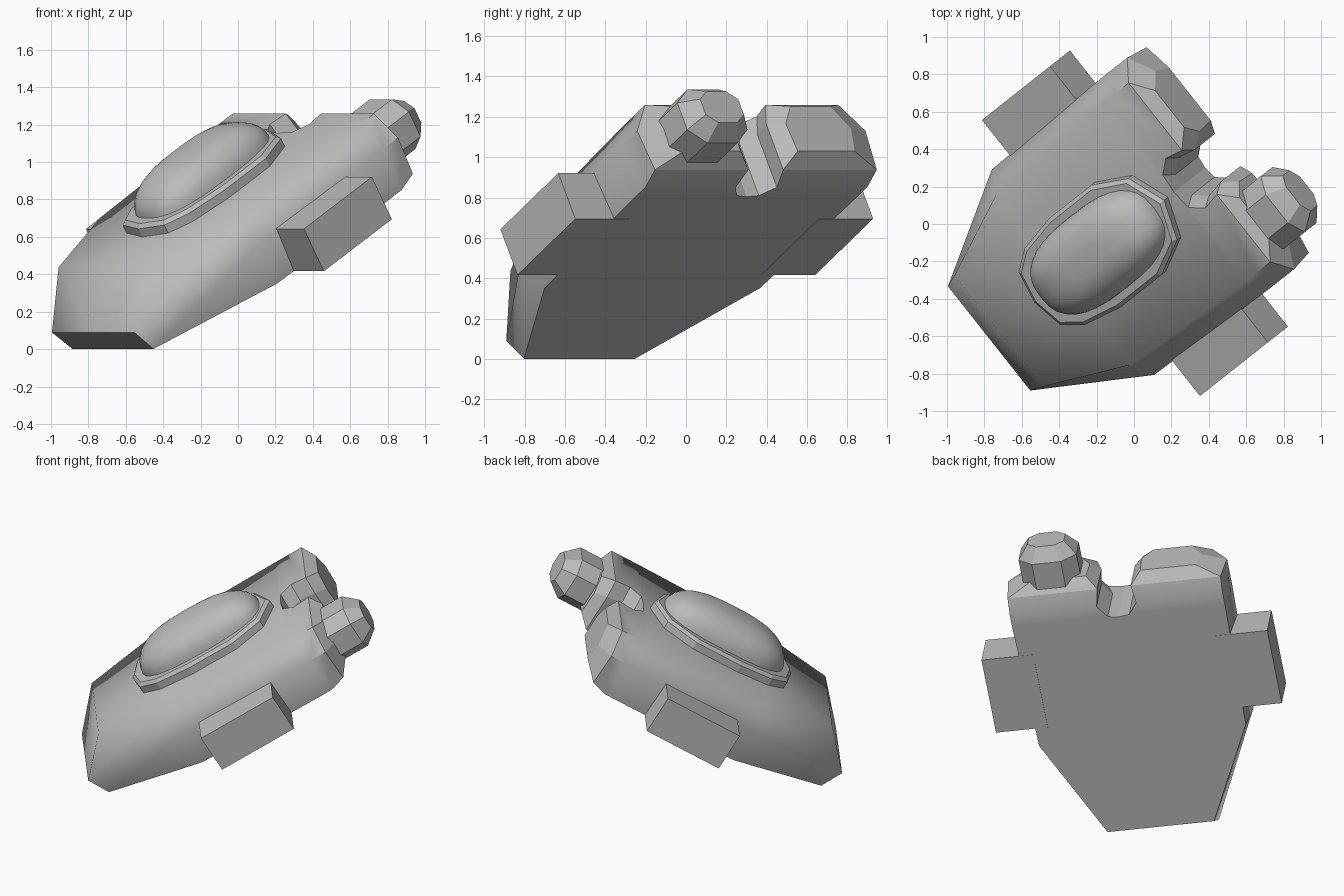
import bpy, bmesh, math
from mathutils import Matrix

if "Cube" in bpy.data.objects:
    bpy.data.objects.remove(bpy.data.objects["Cube"], do_unlink=True)

# The ship is built level (x across, y towards the stern, z up), then posed nose down
POSE = (Matrix.Rotation(math.radians(-51.7), 4, 'Z')
        @ Matrix.Rotation(math.radians(31), 4, 'X'))

grey = bpy.data.materials.new("hull_grey")
grey.use_nodes = True
GREY = (0.5, 0.5, 0.5, 1)
grey.diffuse_color = GREY
grey.node_tree.nodes["Principled BSDF"].inputs["Base Color"].default_value = GREY


def finish(bm, name, mirrored=False):
    bmesh.ops.recalc_face_normals(bm, faces=bm.faces)
    mesh = bpy.data.meshes.new(name)
    bm.to_mesh(mesh)
    bm.free()
    mesh.materials.append(grey)
    obj = bpy.data.objects.new(name, mesh)
    bpy.context.collection.objects.link(obj)
    obj.matrix_world = POSE
    if mirrored:
        mod = obj.modifiers.new("mirror", 'MIRROR')
        mod.merge_threshold = 0.001
    return obj


def loft(bm, rings, closed=True):
    rows = [[bm.verts.new(p) for p in ring] for ring in rings]
    for a, b in zip(rows, rows[1:]):
        n = len(a)
        for i in range(n if closed else n - 1):
            j = (i + 1) % n
            bm.faces.new((a[i], a[j], b[j], b[i]))
    return rows


def smooth(obj, degrees):
    bpy.ops.object.select_all(action='DESELECT')
    obj.select_set(True)
    bpy.context.view_layer.objects.active = obj
    bpy.ops.object.shade_smooth_by_angle(angle=math.radians(degrees))


# Hull: half sections, centre bottom round to the inner wall, mirrored across x
FLOOR, DECK = 0.44, 0.85


def section(y, inner, low=FLOOR):
    gap = 0.04 if inner else 0
    return [(inner, y, low), (0.70, y, low), (0.72, y, 0.70),
            (0.61, y, DECK), (inner + gap, y, DECK), (inner, y, 0.74)]


nose = [(0, -0.73, FLOOR), (0.35, -0.73, FLOOR), (0.355, -0.80, 0.585),
        (0.38, -0.565, DECK), (0, -0.565, DECK), (0, -0.80, 0.585)]
shoulder = [(0, -0.05, FLOOR), (0.68, -0.05, FLOOR), (0.70, -0.07, 0.69),
            (0.58, -0.05, DECK), (0, -0.05, DECK), (0, -0.05, 0.74)]
pod_cap = [(0.18, 1.10, 0.54), (0.54, 1.10, 0.54), (0.57, 1.10, 0.67),
           (0.49, 1.10, 0.80), (0.24, 1.10, 0.80), (0.17, 1.10, 0.70)]
bm = bmesh.new()
rows = loft(bm, [nose, shoulder, section(0.83, 0), section(0.84, 0.07),
                 section(0.92, 0.13), section(1.03, 0.11, 0.475), pod_cap])
# Remove the walls lying on the mirror plane, then close the nose and the pod
bmesh.ops.delete(bm, geom=[f for f in bm.faces if all(v.co.x < 0.001 for v in f.verts)],
                 context='FACES_ONLY')
n = rows[0]
bm.faces.new((n[0], n[1], n[2], n[5]))
bm.faces.new((n[5], n[2], n[3], n[4]))
bm.faces.new(rows[-1])
bmesh.ops.recalc_face_normals(bm, faces=bm.faces)
for f in bm.faces:
    f.smooth = True
for e in bm.edges:
    mid = (e.verts[0].co + e.verts[1].co) / 2
    stern = mid.y > 0.94 and max(v.co.y for v in e.verts) > 1.0
    notch = mid.x < 0.2 and mid.y > 0.8
    e.smooth = not (stern or notch or e.calc_face_angle(0) > math.radians(60))
finish(bm, "hull", mirrored=True)

# Side boxes
bm = bmesh.new()
bmesh.ops.create_cube(bm, size=1, matrix=Matrix.Translation((0.77, 0.35, 0.57))
                      @ Matrix.Diagonal((0.34, 0.54, 0.264, 1)))
finish(bm, "side_box", mirrored=True)


# Nozzle on one stern pod
def octagon(y, hx, hz):
    k = 0.5
    pts = [(1, -k), (1, k), (k, 1), (-k, 1), (-1, k), (-1, -k), (-k, -1), (k, -1)]
    return [(0.41 + a * hx, y, 0.655 + b * hz) for a, b in pts]


bm = bmesh.new()
rows = loft(bm, [octagon(1.0, 0.19, 0.155), octagon(1.245, 0.19, 0.155),
                 octagon(1.335, 0.12, 0.09)])
bm.faces.new(rows[0])
bm.faces.new(rows[-1])
finish(bm, "nozzle")

# Canopy rim: a bevelled collar around the dome
half = [(0, -0.25), (0.18, -0.21), (0.26, -0.09), (0.305, 0.15),
        (0.305, 0.48), (0.21, 0.69), (0, 0.78)]
outline = half + [(-x, y) for x, y in half[-2:0:-1]]
MID = 0.27


def collar(scale, z):
    return [(x * scale, MID + (y - MID) * (1 + (scale - 1) * 0.6), z) for x, y in outline]


bm = bmesh.new()
rows = loft(bm, [collar(1, DECK - 0.03), collar(1, 0.90), collar(0.93, 0.92), collar(0.8, 0.92)])
bm.faces.new(rows[-1])
finish(bm, "canopy_rim")

# Canopy dome: rounded-rectangle rings that shrink towards the top
bm = bmesh.new()
COUNT, LEVELS = 32, 8


def power(v, e):
    return math.copysign(abs(v) ** e, v)


rings = []
for i in range(LEVELS):
    a = math.pi / 2 * i / LEVELS
    r, z = math.cos(a) ** 0.8, 0.90 + 0.2 * math.sin(a) ** 0.9
    rings.append([(0.245 * r * power(math.cos(t), 0.75),
                   MID + 0.445 * (r * 0.85 + 0.15 * r ** 0.5) * power(math.sin(t), 0.75), z)
                  for t in (2 * math.pi * k / COUNT for k in range(COUNT))])
rows = loft(bm, rings)
bm.faces.new(rows[-1])
smooth(finish(bm, "canopy_dome"), 50)
